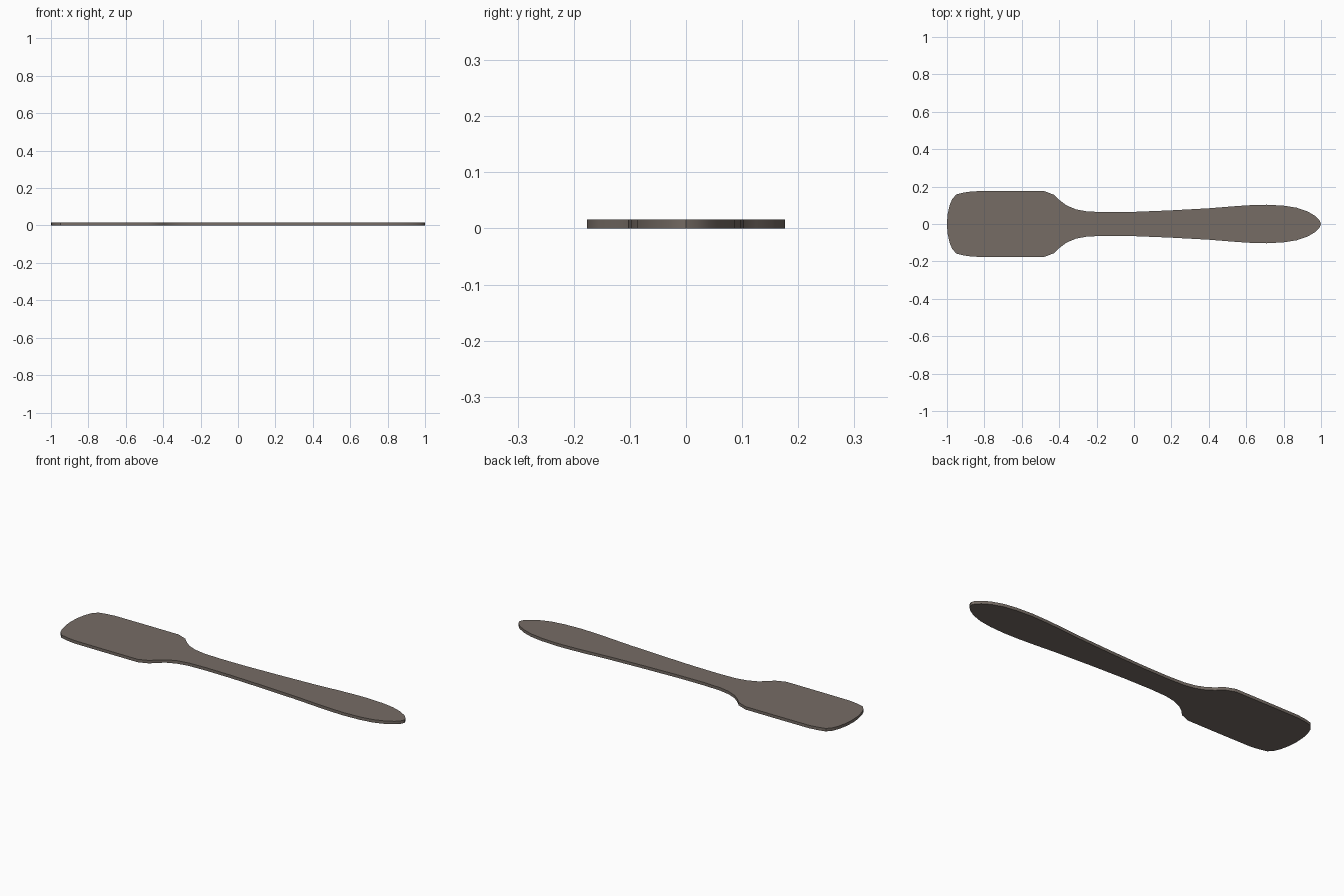
import bpy, bmesh
from mathutils import Vector

if "Cube" in bpy.data.objects:
    bpy.data.objects.remove(bpy.data.objects["Cube"])

THICKNESS = 0.016

# Half outline of the spatula: blade end, shoulders, neck, handle tip
half = [(-1.0, 0), (-0.997, 0.05), (-0.986, 0.1), (-0.972, 0.133), (-0.95, 0.158),
        (-0.91, 0.168), (-0.86, 0.175), (-0.67, 0.176), (-0.48, 0.176), (-0.425, 0.155),
        (-0.395, 0.125), (-0.36, 0.099), (-0.31, 0.078), (-0.25, 0.067),
        (-0.15, 0.063), (0.0, 0.065), (0.2, 0.073), (0.4, 0.084),
        (0.55, 0.096), (0.63, 0.101), (0.71, 0.103), (0.8, 0.098),
        (0.87, 0.087), (0.93, 0.066), (0.97, 0.042), (0.992, 0.02), (1.0, 0)]
outline = half + [(x, -y) for x, y in reversed(half[1:-1])]

# Flat plate extruded from the mirrored outline
bm = bmesh.new()
face = bm.faces.new([bm.verts.new((x, y, 0)) for x, y in outline])
extruded = bmesh.ops.extrude_face_region(bm, geom=[face], use_keep_orig=True)
top = [g for g in extruded["geom"] if isinstance(g, bmesh.types.BMVert)]
bmesh.ops.translate(bm, verts=top, vec=Vector((0, 0, THICKNESS)))
bmesh.ops.recalc_face_normals(bm, faces=bm.faces)
mesh = bpy.data.meshes.new("spatula")
bm.to_mesh(mesh)
bm.free()
spatula = bpy.data.objects.new("spatula", mesh)
bpy.context.collection.objects.link(spatula)

# Brown-grey colour
mat = bpy.data.materials.new("brown_grey")
mat.diffuse_color = (0.18, 0.15, 0.13, 1)
mat.use_nodes = True
mat.node_tree.nodes["Principled BSDF"].inputs["Base Color"].default_value = mat.diffuse_color
mesh.materials.append(mat)

# Smooth rim with crisp top and bottom edges
bpy.context.view_layer.objects.active = spatula
spatula.select_set(True)
bpy.ops.object.shade_smooth_by_angle()
